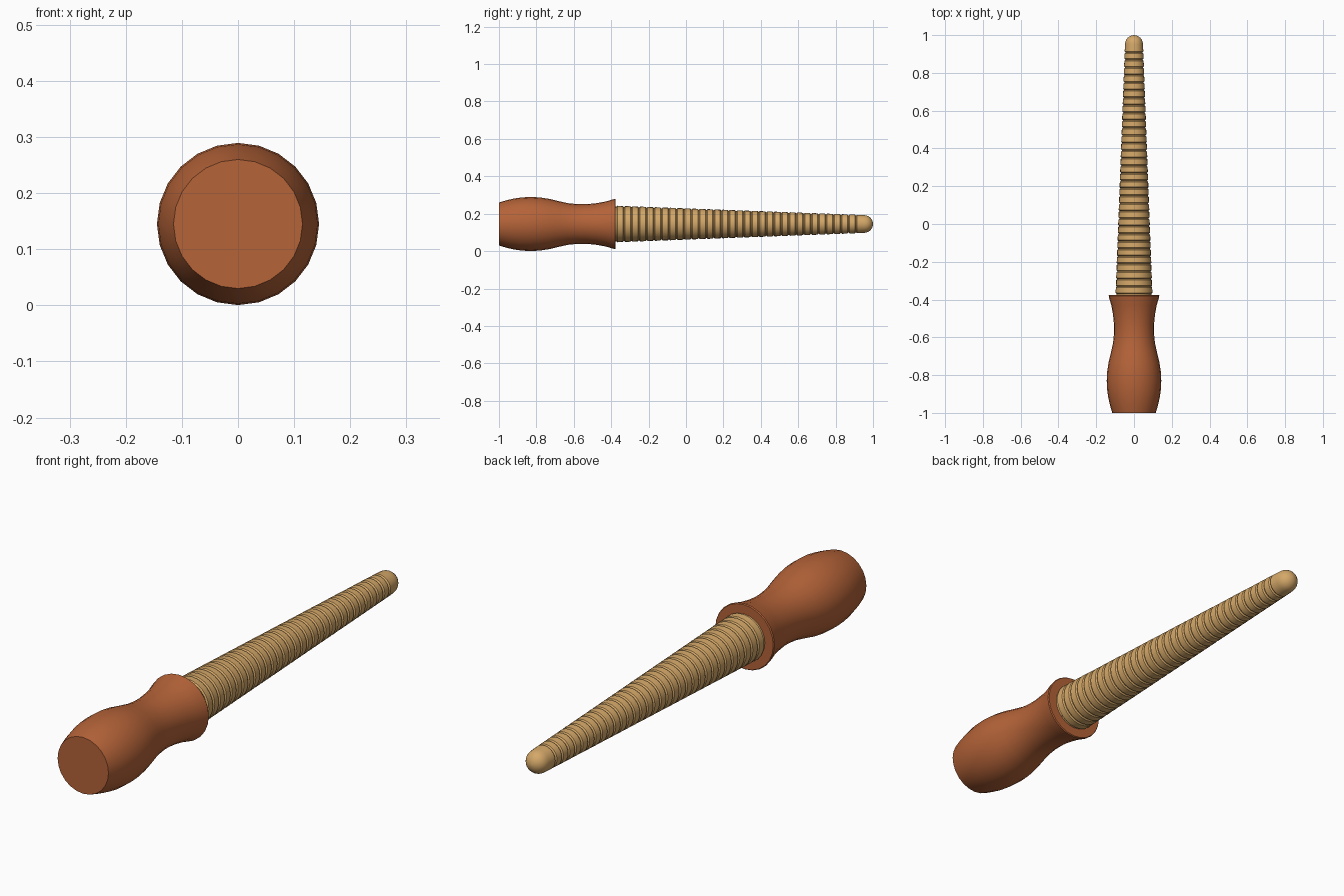
import bpy, bmesh, math

if "Cube" in bpy.data.objects:
    bpy.data.objects.remove(bpy.data.objects["Cube"])

AXIS_Z = 0.145
SIDES = 24


def material(name, rgb):
    m = bpy.data.materials.new(name)
    m.diffuse_color = (*rgb, 1)
    m.use_nodes = True
    m.node_tree.nodes["Principled BSDF"].inputs["Base Color"].default_value = m.diffuse_color
    return m


def lathe(name, profile, mat, angle):
    """Revolve (y, radius) points around the long axis and cap both ends."""
    bm = bmesh.new()
    rings = []
    for y, r in profile:
        rings.append([bm.verts.new((r * math.sin(2 * math.pi * i / SIDES), y,
                                    AXIS_Z + r * math.cos(2 * math.pi * i / SIDES)))
                      for i in range(SIDES)])
    for a, b in zip(rings, rings[1:]):
        for i in range(SIDES):
            j = (i + 1) % SIDES
            bm.faces.new((a[i], a[j], b[j], b[i]))
    bm.faces.new(rings[0])
    bm.faces.new(rings[-1])
    bmesh.ops.recalc_face_normals(bm, faces=bm.faces)
    me = bpy.data.meshes.new(name)
    bm.to_mesh(me)
    bm.free()
    me.materials.append(mat)
    ob = bpy.data.objects.new(name, me)
    bpy.context.collection.objects.link(ob)
    bpy.ops.object.select_all(action='DESELECT')
    ob.select_set(True)
    bpy.context.view_layer.objects.active = ob
    bpy.ops.object.shade_smooth_by_angle(angle=math.radians(angle))
    return ob


brown = material("red brown leather", (0.46, 0.125, 0.04))
tan = material("tan wood", (0.66, 0.39, 0.14))

# Turned handle with a swollen grip, a neck and a flared collar
handle = [(-1.0, 0.115), (-0.99, 0.118), (-0.96, 0.127), (-0.92, 0.136),
          (-0.88, 0.142), (-0.83, 0.1445), (-0.78, 0.142), (-0.73, 0.134),
          (-0.68, 0.122), (-0.63, 0.111), (-0.58, 0.106), (-0.53, 0.106),
          (-0.48, 0.111), (-0.43, 0.120), (-0.39, 0.132), (-0.38, 0.134),
          (-0.376, 0.131)]
lathe("handle", handle, brown, 40)


# Tapered shaft: stacked ribs parted by narrow grooves, then a round tip
def taper(y):
    return 0.098 + (y + 0.38) / 1.33 * (0.048 - 0.098)


shaft = [(-0.40, 0.096)]
pitch = 0.04
y = -0.37
for k in range(32):
    a, b = y + k * pitch, y + (k + 1) * pitch
    shaft += [(a, taper(a) - 0.005), (a + 0.005, taper(a)),
              (b - 0.007, taper(b)), (b - 0.002, taper(b) - 0.005)]
shaft += [(0.914, 0.0495), (0.95, 0.0475)]
for k in range(1, 7):
    t = math.radians(14.5 * k)
    shaft.append((0.952 + 0.048 * math.sin(t), 0.0475 * math.cos(t)))
lathe("ribbed_shaft", shaft, tan, 35)
